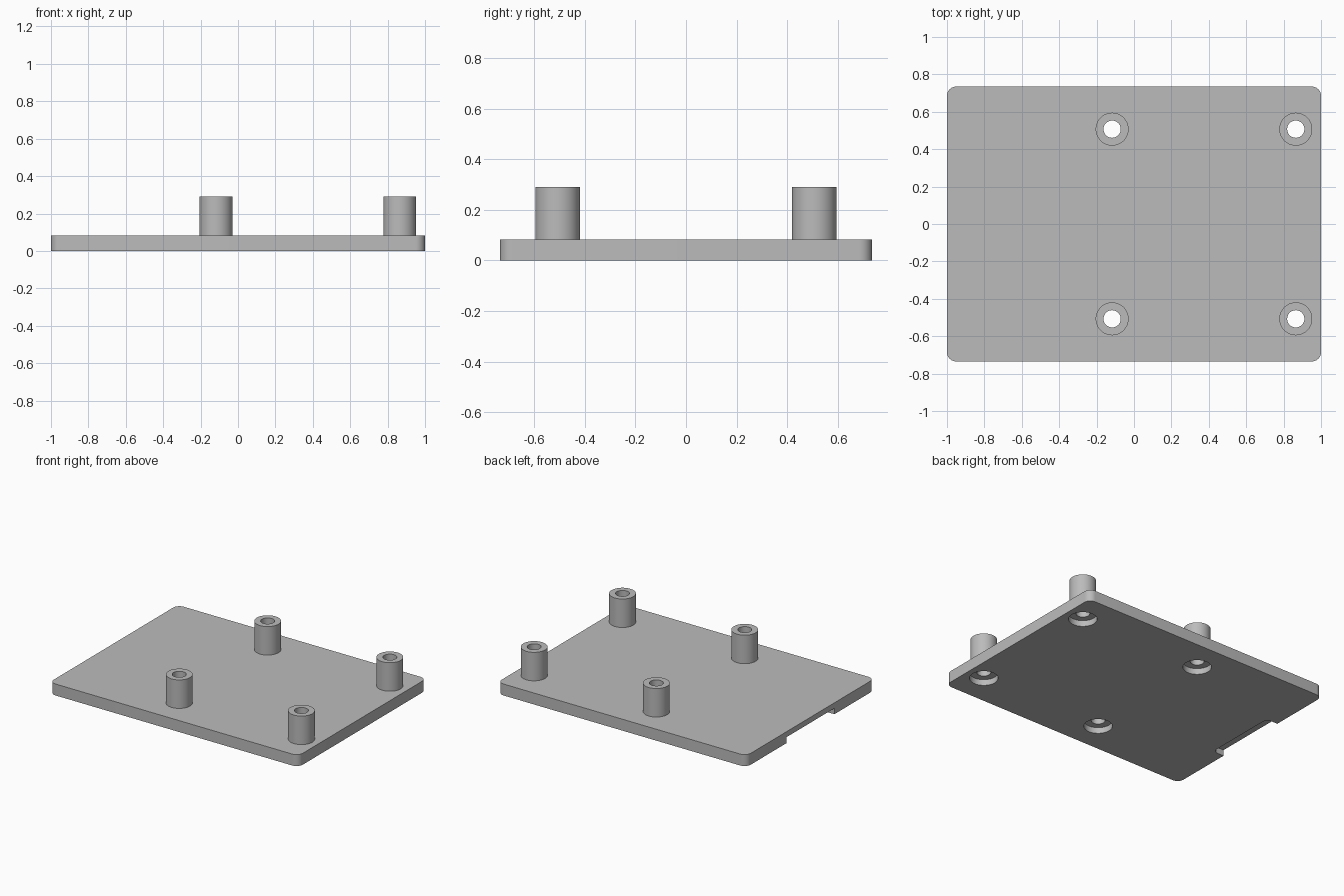
import bpy, bmesh
from math import cos, sin, pi
from mathutils import Matrix

if "Cube" in bpy.data.objects:
    bpy.data.objects.remove(bpy.data.objects["Cube"], do_unlink=True)

PLATE_TOP, POST_TOP = 0.083, 0.29
POST_R, BORE_R, RECESS_R = 0.088, 0.046, 0.094
RECESS_TOP = 0.043
POSTS = {"back_left": (0.865, 0.507), "front_left": (0.865, -0.507),
         "back_right": (-0.117, 0.507), "front_right": (-0.117, -0.507)}

grey = bpy.data.materials.new("plain_grey")
grey.use_nodes = True
colour = (0.5, 0.5, 0.5, 1)
grey.diffuse_color = colour
grey.node_tree.nodes["Principled BSDF"].inputs["Base Color"].default_value = colour


def make_object(name, bm):
    bmesh.ops.recalc_face_normals(bm, faces=bm.faces)
    mesh = bpy.data.meshes.new(name)
    bm.to_mesh(mesh)
    bm.free()
    mesh.materials.append(grey)
    obj = bpy.data.objects.new(name, mesh)
    bpy.context.collection.objects.link(obj)
    return obj


def rounded_slab(name, x0, x1, half_y, z0, z1, radius, steps=10):
    """Extruded rectangle with rounded vertical corners."""
    bm = bmesh.new()
    corners = [(x1, half_y), (x0, half_y), (x0, -half_y), (x1, -half_y)]
    mid = (x0 + x1) / 2
    ring = []
    for i, (x, y) in enumerate(corners):
        cx = x - radius if x > mid else x + radius
        cy = y - radius if y > 0 else y + radius
        for s in range(steps + 1):
            a = (i + s / steps) * pi / 2
            ring.append(bm.verts.new((cx + radius * cos(a), cy + radius * sin(a), z0)))
    face = bm.faces.new(ring)
    out = bmesh.ops.extrude_face_region(bm, geom=[face])
    verts = [v for v in out["geom"] if isinstance(v, bmesh.types.BMVert)]
    bmesh.ops.translate(bm, verts=verts, vec=(0, 0, z1 - z0))
    return make_object(name, bm)


def cylinder(name, x, y, radius, z0, z1):
    bm = bmesh.new()
    bmesh.ops.create_cone(bm, cap_ends=True, segments=64, radius1=radius, radius2=radius,
                          depth=z1 - z0, matrix=Matrix.Translation((x, y, (z0 + z1) / 2)))
    return make_object(name, bm)


def tube(name, x, y):
    """Lathed post: outer wall, rim and bore wall, open where it meets the plate."""
    bm = bmesh.new()
    profile = [(POST_R, PLATE_TOP), (POST_R, POST_TOP), (BORE_R, POST_TOP), (BORE_R, PLATE_TOP)]
    pts = [bm.verts.new((x + r, y, z)) for r, z in profile]
    edges = [bm.edges.new(pair) for pair in zip(pts, pts[1:])]
    bmesh.ops.spin(bm, geom=pts + edges, cent=(x, y, 0), axis=(0, 0, 1),
                   angle=2 * pi, steps=64)
    bmesh.ops.remove_doubles(bm, verts=bm.verts, dist=0.0001)
    return make_object(name, bm)


def smooth(obj):
    bpy.ops.object.select_all(action="DESELECT")
    obj.select_set(True)
    bpy.context.view_layer.objects.active = obj
    bpy.ops.object.shade_smooth_by_angle(angle=pi / 6)


def cut(target, cutter):
    cutter.hide_render = True
    mod = target.modifiers.new("cut", "BOOLEAN")
    mod.operation = "DIFFERENCE"
    mod.solver = "EXACT"
    mod.object = cutter
    bpy.context.view_layer.objects.active = target
    bpy.ops.object.modifier_apply(modifier=mod.name)
    bpy.data.objects.remove(cutter, do_unlink=True)


# Base plate
plate = rounded_slab("base_plate", -1, 1, 0.735, 0, PLATE_TOP, 0.05)

# Shallow notch under the right edge
cut(plate, rounded_slab("notch_cutter", -1.2, -0.91, 0.275, -0.1, RECESS_TOP, 0.04))

# Screw holes with wide recesses underneath, and the hollow posts above them
for place, (x, y) in POSTS.items():
    cut(plate, cylinder("recess_cutter", x, y, RECESS_R, -0.1, RECESS_TOP))
    cut(plate, cylinder("bore_cutter", x, y, BORE_R, -0.1, POST_TOP))
    smooth(tube(place + "_post", x, y))
smooth(plate)
